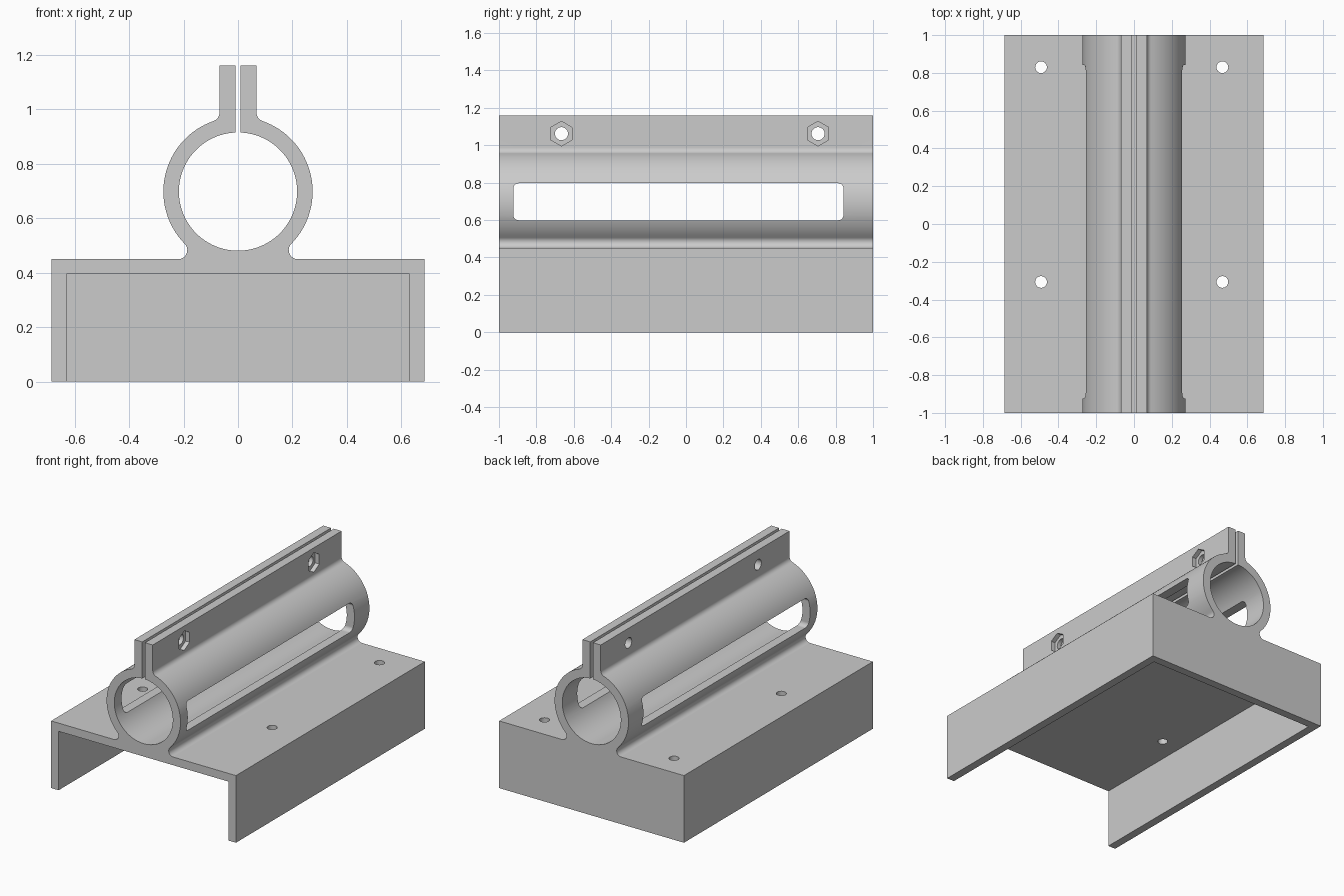
import bpy, bmesh
from math import sin, cos, pi, atan2, sqrt, asin

cube = bpy.data.objects.get("Cube")
if cube:
    bpy.data.objects.remove(cube, do_unlink=True)

grey = bpy.data.materials.new("plain_grey")
grey.use_nodes = True
GREY = (0.6, 0.6, 0.6, 1)
grey.diffuse_color = GREY
grey.node_tree.nodes["Principled BSDF"].inputs["Base Color"].default_value = GREY


def arc(cx, cy, r, start, end, n):
    return [(cx + r * cos(start + (end - start) * i / n),
             cy + r * sin(start + (end - start) * i / n)) for i in range(n + 1)]


def prism(name, points, axis, lo, hi):
    """Extrude a 2D outline along one axis."""
    place = {"x": lambda a, b, t: (t, a, b),
             "y": lambda a, b, t: (a, t, b),
             "z": lambda a, b, t: (a, b, t)}[axis]
    bm = bmesh.new()
    ends = [[bm.verts.new(place(a, b, t)) for a, b in points] for t in (lo, hi)]
    for ring in ends:
        bm.faces.new(ring)
    n = len(points)
    for i in range(n):
        j = (i + 1) % n
        bm.faces.new((ends[0][i], ends[0][j], ends[1][j], ends[1][i]))
    bmesh.ops.recalc_face_normals(bm, faces=bm.faces)
    mesh = bpy.data.meshes.new(name)
    bm.to_mesh(mesh)
    bm.free()
    mesh.materials.append(grey)
    obj = bpy.data.objects.new(name, mesh)
    bpy.context.collection.objects.link(obj)
    return obj


def cut(body, name, points, axis, lo, hi):
    """Subtract a prism from the body."""
    tool = prism(name, points, axis, lo, hi)
    tool.hide_render = True
    mod = body.modifiers.new(name, "BOOLEAN")
    mod.operation, mod.solver, mod.object = "DIFFERENCE", "EXACT", tool
    bpy.context.view_layer.objects.active = body
    bpy.ops.object.modifier_apply(modifier=name)
    bpy.data.objects.remove(tool, do_unlink=True)


# Main dimensions
HALF_W, DECK, WALL = 0.685, 0.45, 0.055
PIPE_Z, OUTER, BORE = 0.698, 0.274, 0.217
FILLET, TAB, GAP, TOP = 0.033, 0.068, 0.01, 1.16

# Fillet centres, tangent to the pipe and to the deck or tab
reach = OUTER + FILLET
neck_z = DECK + FILLET
neck_x = sqrt(reach ** 2 - (PIPE_Z - neck_z) ** 2)
neck_a = atan2(neck_z - PIPE_Z, neck_x)
tab_x = TAB + FILLET
tab_z = PIPE_Z + sqrt(reach ** 2 - tab_x ** 2)
tab_a = atan2(tab_z - PIPE_Z, tab_x)

# Half of the cross-section, from the lower outside edge to the bore bottom
half = [(HALF_W, 0), (HALF_W, DECK)]
half += arc(neck_x, neck_z, FILLET, -pi / 2, neck_a - pi, 10)
half += arc(0, PIPE_Z, OUTER, neck_a, tab_a, 32)[1:]
half += arc(tab_x, tab_z, FILLET, tab_a + pi, pi, 8)[1:]
half += [(TAB, TOP), (GAP, TOP)]
half += arc(0, PIPE_Z, BORE, pi / 2 - asin(GAP / BORE), -pi / 2, 48)
section = half + [(-x, z) for x, z in reversed(half[:-1])]
body = prism("pipe_clamp_bracket", section, "y", -1, 1)

# Hollow under the deck, open to the front
inner = HALF_W - WALL
cut(body, "base_hollow", [(-inner, -0.1), (inner, -0.1), (inner, DECK - WALL),
                          (-inner, DECK - WALL)], "y", -1.1, 1 - WALL)

# Long rounded windows through both sides of the pipe
y0, y1, z0, z1, r = -0.923, 0.842, PIPE_Z - 0.099, PIPE_Z + 0.099, 0.028
window = []
for k, (y, z) in enumerate([(y1 - r, z1 - r), (y0 + r, z1 - r),
                            (y0 + r, z0 + r), (y1 - r, z0 + r)]):
    window += arc(y, z, r, k * pi / 2, (k + 1) * pi / 2, 6)
cut(body, "side_window", window, "x", -0.5, 0.5)

# Screw holes through the deck
for x in (-0.492, 0.468):
    for y in (-0.307, 0.83):
        cut(body, "deck_hole", arc(x, y, 0.031, 0, 2 * pi, 24)[:-1], "z", 0.3, 0.5)

# Bolt holes through the tabs, with hexagonal nut pockets on one side
for y in (-0.666, 0.706):
    cut(body, "bolt_hole", arc(y, 1.062, 0.035, 0, 2 * pi, 24)[:-1], "x", -0.2, 0.2)
    cut(body, "nut_pocket", arc(y, 1.062, 0.066, pi / 6, 13 * pi / 6, 6)[:-1],
        "x", TAB - 0.03, 0.2)

# Smooth curved walls, keep the edges crisp
bpy.ops.object.select_all(action="DESELECT")
body.select_set(True)
bpy.context.view_layer.objects.active = body
bpy.ops.object.shade_smooth_by_angle(angle=pi / 6)
weighted = body.modifiers.new("even_shading", "WEIGHTED_NORMAL")
weighted.keep_sharp = True
